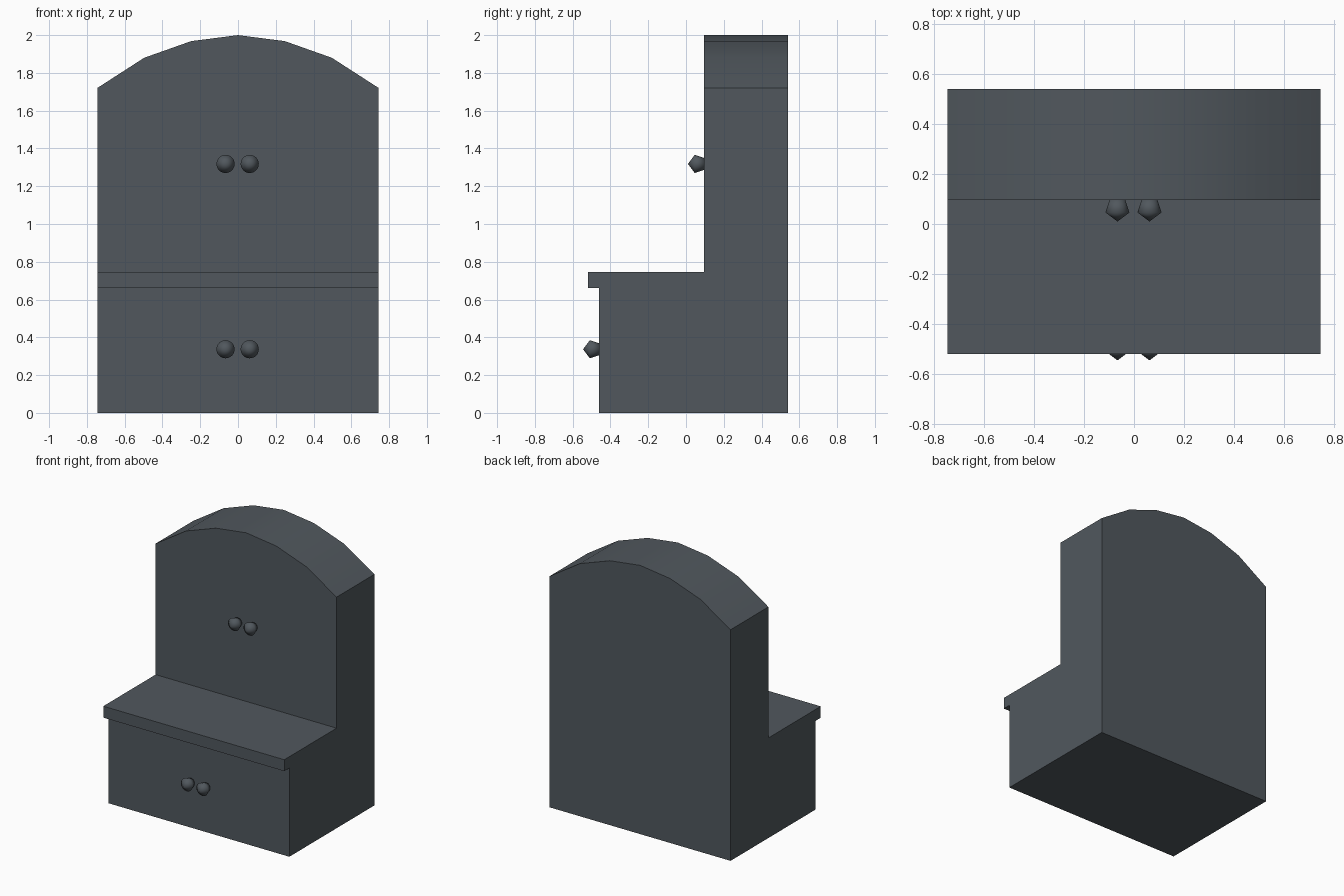
import bpy, bmesh, math
from mathutils import Matrix, Vector

cube = bpy.data.objects.get("Cube")
if cube:
    bpy.data.objects.remove(cube, do_unlink=True)

HALF_W = 0.745
BACK, STEP, FRONT, LIP = 0.54, 0.095, -0.46, -0.52
LIP_Z, TOP_Z = 0.66, 0.745

slate = bpy.data.materials.new("slate_grey")
slate.use_nodes = True
colour = (0.082, 0.097, 0.111, 1)
slate.diffuse_color = colour
slate.node_tree.nodes["Principled BSDF"].inputs["Base Color"].default_value = colour


def finish(name, bm, angle):
    bmesh.ops.recalc_face_normals(bm, faces=bm.faces)
    mesh = bpy.data.meshes.new(name)
    bm.to_mesh(mesh)
    bm.free()
    mesh.materials.append(slate)
    obj = bpy.data.objects.new(name, mesh)
    bpy.context.collection.objects.link(obj)
    bpy.ops.object.select_all(action="DESELECT")
    obj.select_set(True)
    bpy.context.view_layer.objects.active = obj
    bpy.ops.object.shade_smooth_by_angle(angle=math.radians(angle))
    return obj


def extrude(name, outline, direction):
    """Extrude a closed outline of 3D points along a direction."""
    bm = bmesh.new()
    face = bm.faces.new([bm.verts.new(p) for p in outline])
    result = bmesh.ops.extrude_face_region(bm, geom=[face], use_keep_orig=True)
    moved = [v for v in result["geom"] if isinstance(v, bmesh.types.BMVert)]
    bmesh.ops.translate(bm, verts=moved, vec=Vector(direction))
    return finish(name, bm, 30)


# Lower chest with its overhanging worktop lip, as one side profile
side = [(FRONT, 0), (STEP, 0), (STEP, TOP_Z), (LIP, TOP_Z), (LIP, LIP_Z), (FRONT, LIP_Z)]
extrude("lower_chest", [(-HALF_W, y, z) for y, z in side], (2 * HALF_W, 0, 0))

# Tall back cabinet with a faceted arched top
arch_heights = [1.72, 1.88, 1.968, 2.0, 1.968, 1.88, 1.72]
arch = [(HALF_W * (1 - i / 3), z) for i, z in enumerate(arch_heights)]
front = [(-HALF_W, 0), (HALF_W, 0)] + arch
extrude("arched_cabinet", [(x, STEP, z) for x, z in front], (0, BACK - STEP, 0))


def knob(name, x, y, z):
    """Round knob: a pointed dome and a tapered base, facing forward."""
    bm = bmesh.new()
    profile = [(0, 0.085), (0.048, 0.049), (0.03, -0.005), (0, -0.005)]
    verts = [bm.verts.new((r, -out, 0)) for r, out in profile]
    edges = [bm.edges.new(pair) for pair in zip(verts, verts[1:])]
    bmesh.ops.spin(bm, geom=verts + edges, cent=(0, 0, 0), axis=(0, 1, 0),
                   angle=math.tau, steps=32)
    bmesh.ops.remove_doubles(bm, verts=bm.verts, dist=0.0005)
    bmesh.ops.transform(bm, matrix=Matrix.Translation((x, y, z)), verts=bm.verts)
    finish(name, bm, 180)


# Two pairs of knobs
for level, y, z in (("lower", FRONT, 0.337), ("upper", STEP, 1.318)):
    for hand, x in (("left", 0.062), ("right", -0.066)):
        knob(f"{level}_knob_{hand}", x, y, z)
